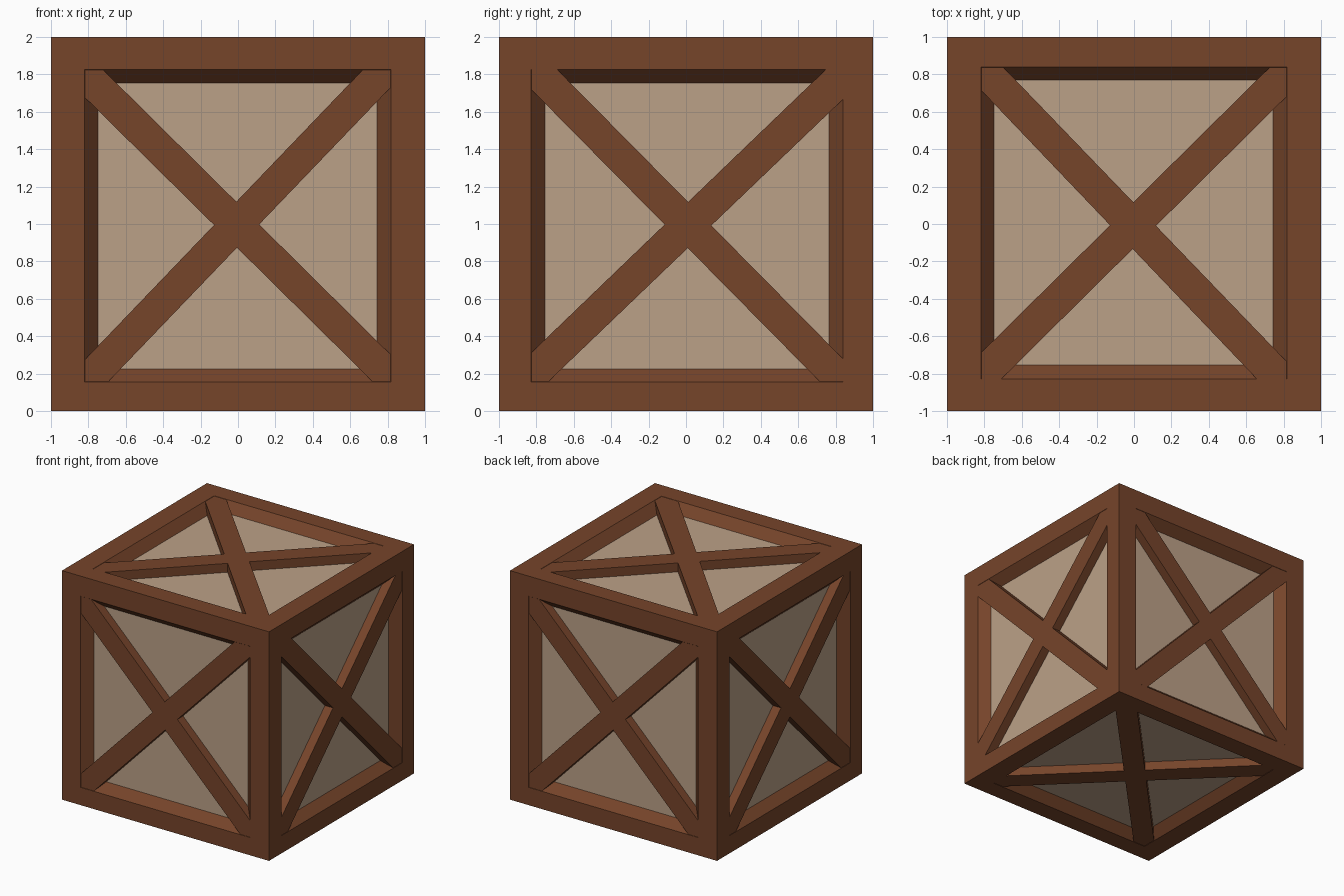
import bpy, bmesh
from mathutils import Vector as V
from mathutils.geometry import intersect_line_line_2d as _seg, intersect_line_line

if "Cube" in bpy.data.objects:
    bpy.data.objects.remove(bpy.data.objects["Cube"])

DEPTH = 0.08      # panel depth below the frame surface
BRACE_GAP = 0.002  # braces sit a hair below the frame surface
X, Y, Z = V((1, 0, 0)), V((0, 1, 0)), V((0, 0, 1))


def material(name, rgb):
    m = bpy.data.materials.new(name)
    m.diffuse_color = (*rgb, 1)
    m.use_nodes = True
    m.node_tree.nodes["Principled BSDF"].inputs["Base Color"].default_value = m.diffuse_color
    return m


wood = material("dark_wood", (0.18, 0.058, 0.023))
pale = material("pale_wood", (0.50, 0.355, 0.245))

# Per side: opening, panel (left, right, bottom, top), then where the brace
# edges meet the opening (top pair, right pair, bottom pair, left pair)
FRONT = ((-.82, .818, -.845, .825), (-.749, .743, -.775, .753),
         (-.722, .668), (.732, -.70), (.722, -.695), (-.727, .678))
RIGHT = ((-.829, .84, -.845, .827), (-.755, .764, -.775, .753),
         (-.69, .749), (.667, -.721), (.717, -.738), (-.69, .721))
TOP = ((-.818, .818, -.83, .839), (-.749, .743, -.755, .769),
       (-.70, .727), (.684, -.737), (.658, -.71), (-.689, .716))

# (layout, right direction, up direction)
SIDES = [(FRONT, X, Z), (FRONT, -X, Z), (RIGHT, Y, Z), (RIGHT, -Y, Z),
         (TOP, X, Y), (TOP, X, -Y)]


def rect(l, r, b, t):
    return [(l, b), (r, b), (r, t), (l, t)]


def cross(a, b, c, d):
    p = [V((*q, 0)) for q in (a, b, c, d)]
    return intersect_line_line(*p)[0].to_2d()[:]


def brace_outline(opening, top, right, bottom, left):
    l, r, b, t = opening
    t1, t2 = (top[0], t), (top[1], t)
    r1, r2 = (r, right[0]), (r, right[1])
    b1, b2 = (bottom[0], b), (bottom[1], b)
    l1, l2 = (l, left[0]), (l, left[1])
    return [(l, t), l2, cross(l2, b1, l1, t2), l1, (l, b), b2,
            cross(b2, r1, l2, b1), b1, (r, b), r2,
            cross(r2, t1, b2, r1), r1, (r, t), t2,
            cross(t1, r2, l1, t2), t1]


def finish(bm, name, mat):
    bmesh.ops.remove_doubles(bm, verts=bm.verts, dist=1e-5)
    me = bpy.data.meshes.new(name)
    bm.to_mesh(me)
    bm.free()
    me.materials.append(mat)
    bpy.context.collection.objects.link(bpy.data.objects.new(name, me))


frame, panels, braces = bmesh.new(), bmesh.new(), bmesh.new()
for (opening, panel, *hits), u, v in SIDES:
    n = u.cross(v)

    def place(bm, pts, depth):
        return [bm.verts.new(Z + u * a + v * b + n * (1 - depth)) for a, b in pts]

    # frame border and sloped recess walls
    rings = [place(frame, rect(-1, 1, -1, 1), 0),
             place(frame, rect(*opening), 0),
             place(frame, rect(*panel), DEPTH)]
    for o, i in zip(rings, rings[1:]):
        for k in range(4):
            j = (k + 1) % 4
            frame.faces.new((o[k], o[j], i[j], i[k]))

    # recessed panel
    panels.faces.new(place(panels, rect(*panel), DEPTH))

    # X brace
    outline = brace_outline(opening, *hits)
    hi = place(braces, outline, BRACE_GAP)
    lo = place(braces, outline, DEPTH + 0.01)
    braces.faces.new(hi)
    for k in range(len(hi)):
        j = (k + 1) % len(hi)
        braces.faces.new((hi[j], hi[k], lo[k], lo[j]))

finish(frame, "crate_frame", wood)
finish(panels, "crate_panels", pale)
finish(braces, "cross_braces", wood)
